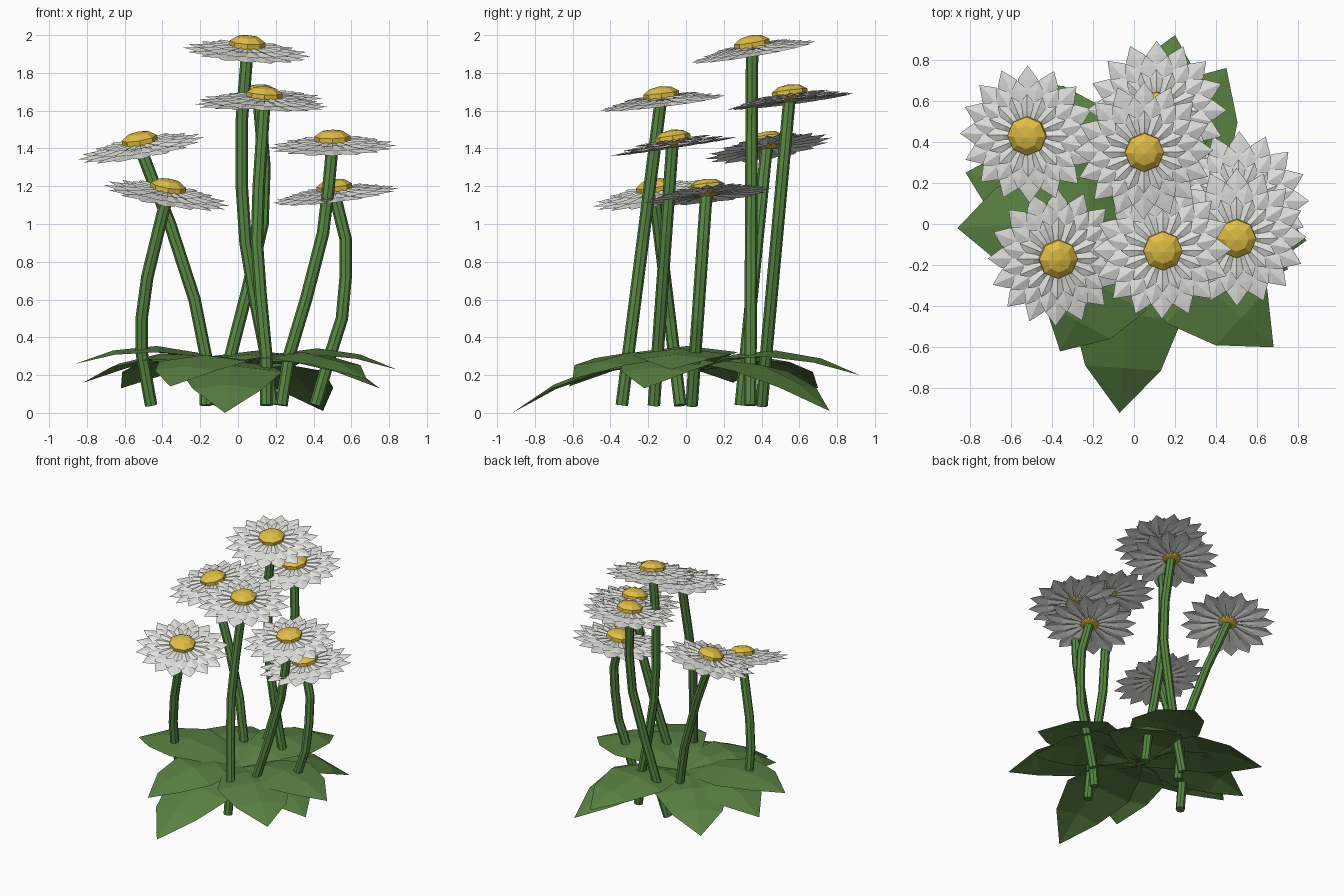
import bpy, bmesh, math
from mathutils import Vector, Matrix

if "Cube" in bpy.data.objects:
    bpy.data.objects.remove(bpy.data.objects["Cube"])


def material(name, rgb):
    m = bpy.data.materials.new(name)
    m.diffuse_color = (*rgb, 1)
    m.use_nodes = True
    m.node_tree.nodes["Principled BSDF"].inputs["Base Color"].default_value = m.diffuse_color
    return m


WHITE = material("petal white", (0.8, 0.8, 0.77))
YELLOW = material("centre yellow", (0.75, 0.52, 0.06))
STEM = material("stem green", (0.095, 0.25, 0.055))
LEAF = material("leaf green", (0.1, 0.22, 0.055))


def finish(bm, name, mat):
    me = bpy.data.meshes.new(name)
    bm.to_mesh(me)
    bm.free()
    me.materials.append(mat)
    ob = bpy.data.objects.new(name, me)
    bpy.context.collection.objects.link(ob)
    return ob


def blade(bm, rows):
    """Creased sheet from (left, middle, right) rows that ends in a point."""
    *rows, tip = [[bm.verts.new(p) for p in r] for r in rows]
    for a, b in zip(rows, rows[1:]):
        for i in (0, 1):
            bm.faces.new((a[i], a[i + 1], b[i + 1], b[i]))
    for i in (0, 1):
        bm.faces.new((rows[-1][i], rows[-1][i + 1], tip[0]))


# Flower head: three rings of pointed petals and a flattened centre
def flower_head(name, pos, sx, sy):
    up = Vector((-sx, -sy, 1)).normalized()
    frame = Matrix.Translation(pos) @ Vector((0, 0, 1)).rotation_difference(up).to_matrix().to_4x4()
    bm = bmesh.new()
    n = 16
    for k, (length, half, z0, z1) in enumerate(((0.34, 0.055, -0.03, -0.04),
                                                (0.275, 0.046, -0.02, -0.025),
                                                (0.205, 0.035, -0.01, -0.008))):
        for j in range(n):
            turn = Matrix.Rotation(2 * math.pi * (j + k / 2) / n, 4, 'Z')
            rows = []
            for t, w in ((0.15, 0.3), (0.58, 0.85), (0.8, 0.9)):
                z = z0 + (z1 - z0) * t
                rows.append([(t * length, -w * half, z - 0.006), (t * length, 0, z + 0.004),
                             (t * length, w * half, z - 0.006)])
            rows.append([(length, 0, z1)])
            blade(bm, [[frame @ turn @ Vector(p) for p in r] for r in rows])
    finish(bm, name + "_petals", WHITE)
    bm = bmesh.new()
    bmesh.ops.create_uvsphere(bm, u_segments=8, v_segments=5, radius=1,
                              matrix=frame @ Matrix.Diagonal((0.1, 0.1, 0.05, 1)))
    finish(bm, name + "_centre", YELLOW)


# Stem: eight-sided tube following a path
def stem(name, path, radius=0.033, sides=8):
    path = [Vector(p) for p in path]
    bm = bmesh.new()
    rings = []
    for i, p in enumerate(path):
        d = path[min(i + 1, len(path) - 1)] - path[max(i - 1, 0)]
        q = Vector((0, 0, 1)).rotation_difference(d)
        rings.append([bm.verts.new(p + q @ Vector((radius * math.cos(a), radius * math.sin(a), 0)))
                      for a in [2 * math.pi * s / sides for s in range(sides)]])
    for a, b in zip(rings, rings[1:]):
        for s in range(sides):
            t = (s + 1) % sides
            bm.faces.new((a[s], a[t], b[t], b[s]))
    bm.faces.new(rings[0][::-1])
    bm.faces.new(rings[-1])
    finish(bm, name, STEM)


# Head position, slope in x and y, base y, then (x, z) points up the stem
flowers = [
    ((-0.52, 0.43, 1.44), 0.18, 0.17, 0.29,
     [(-0.17, 0.04), (-0.17, 0.3), (-0.23, 0.6), (-0.36, 1.0), (-0.44, 1.2)]),
    ((-0.37, -0.17, 1.19), -0.17, 0.18, -0.03,
     [(-0.46, 0.04), (-0.51, 0.32), (-0.51, 0.5), (-0.48, 0.72), (-0.4, 1.05)]),
    ((0.05, 0.35, 1.95), -0.07, 0.17, 0.34,
     [(0.18, 0.04), (0.15, 0.3), (0.09, 0.6), (0.04, 0.9), (0.02, 1.2), (0.02, 1.55)]),
    ((0.14, -0.13, 1.68), -0.06, 0.12, -0.34,
     [(0.15, 0.04), (0.15, 0.3), (0.12, 0.62), (0.1, 0.9), (0.11, 1.2), (0.13, 1.5)]),
    ((0.11, 0.55, 1.69), 0.05, 0.13, 0.40,
     [(-0.12, 0.04), (-0.04, 0.3), (0.05, 0.65), (0.13, 1.0), (0.14, 1.3)]),
    ((0.5, -0.07, 1.45), 0.02, 0.15, -0.17,
     [(0.23, 0.04), (0.27, 0.3), (0.36, 0.6), (0.45, 0.95), (0.48, 1.2)]),
    ((0.51, 0.11, 1.19), 0.12, 0.11, 0.03,
     [(0.41, 0.04), (0.48, 0.28), (0.55, 0.5), (0.57, 0.72), (0.57, 0.92), (0.53, 1.08)]),
]
for i, (head, sx, sy, y0, pts) in enumerate(flowers, 1):
    flower_head(f"flower_{i}", head, sx, sy)
    pts = pts + [(head[0], head[2] - 0.03)]
    stem(f"stem_{i}", [(x, y0 + (head[1] - y0) * (z - 0.04) / (head[2] - 0.04), z) for x, z in pts])

# Leaves: broad arched blades spreading from the middle to each tip
tips = [(-0.07, -0.92, 0.0), (0.68, -0.6, 0.18), (0.84, -0.08, 0.23), (0.75, -0.22, 0.13),
        (0.45, 0.76, 0.01), (0.2, 0.92, 0.2), (-0.62, 0.7, 0.13), (-0.82, 0.25, 0.16),
        (-0.86, -0.02, 0.26), (-0.36, -0.62, 0.14)]
root = Vector((0, 0.03, 0.23))
for i, tip in enumerate(tips, 1):
    tip = Vector(tip)
    flat = Vector((tip.x - root.x, tip.y - root.y, 0))
    side = Vector((-flat.y, flat.x, 0)).normalized()
    mid = 0.25 + 0.4 * tip.z
    rows = []
    for t, w in ((0, 0.05), (0.25, 0.19), (0.5, 0.27), (0.77, 0.185)):
        # parabola through root, middle and tip heights
        z = root.z * (1 - t) * (1 - 2 * t) + mid * 4 * t * (1 - t) + tip.z * t * (2 * t - 1)
        c = root + flat * t
        c.z = z
        drop = Vector((0, 0, -0.12 * w))
        rows.append([c - side * w + drop, c, c + side * w + drop])
    rows.append([tip])
    bm = bmesh.new()
    blade(bm, [[p for p in r] for r in rows])
    bmesh.ops.recalc_face_normals(bm, faces=bm.faces)
    if sum(f.normal.z for f in bm.faces) < 0:
        bmesh.ops.reverse_faces(bm, faces=bm.faces)
    finish(bm, f"leaf_{i}", LEAF)
